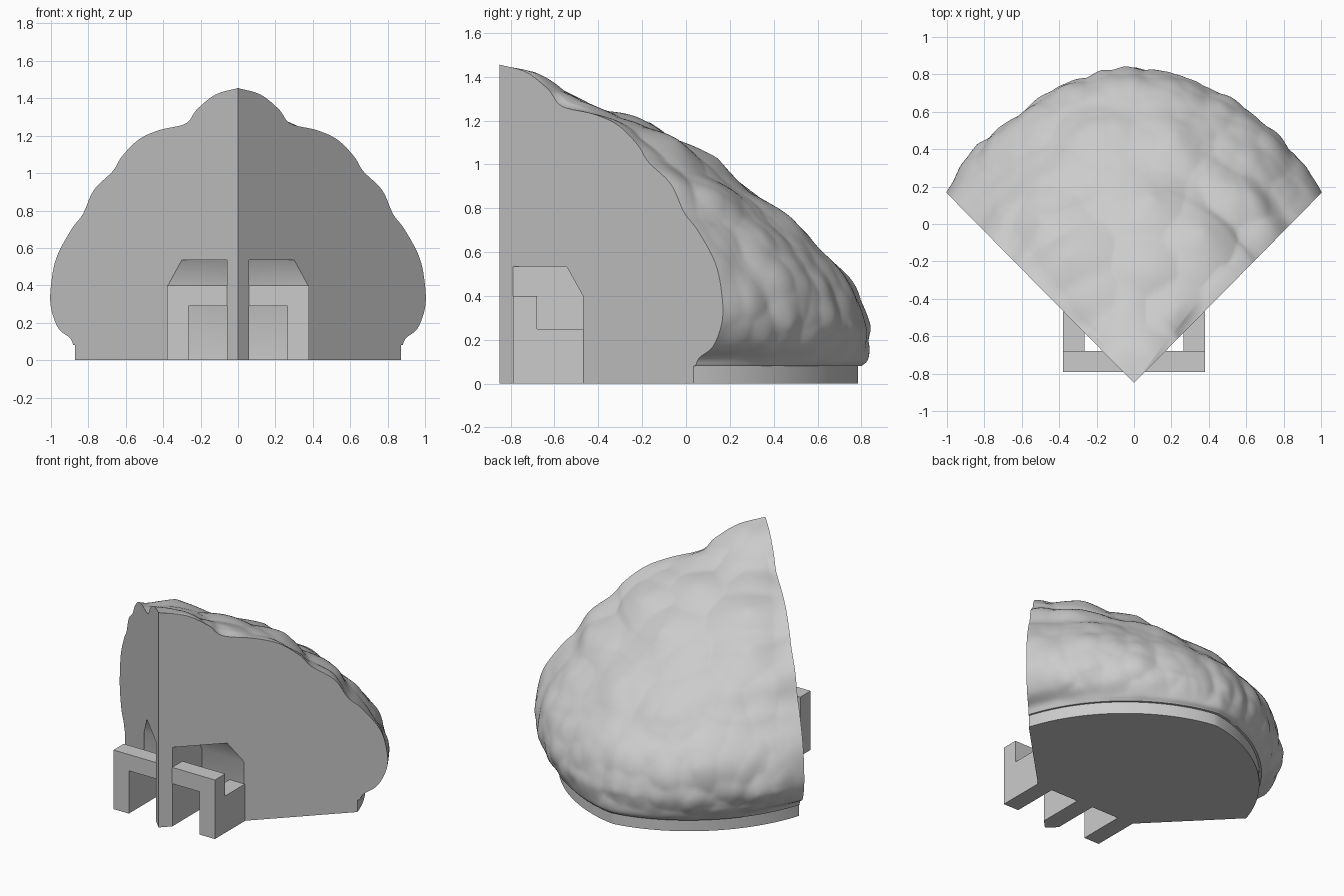
import bpy, bmesh, math
from mathutils import Vector, noise

cube = bpy.data.objects.get("Cube")
if cube:
    bpy.data.objects.remove(cube)

APEX_Y = -0.85
HALF = math.radians(44.6)

grey = bpy.data.materials.new("plain_grey")
grey.use_nodes = True
grey.diffuse_color = (0.6, 0.6, 0.6, 1)
grey.node_tree.nodes["Principled BSDF"].inputs["Base Color"].default_value = grey.diffuse_color


def add_object(name, bm):
    bmesh.ops.recalc_face_normals(bm, faces=bm.faces[:])
    mesh = bpy.data.meshes.new(name)
    bm.to_mesh(mesh)
    bm.free()
    mesh.materials.append(grey)
    obj = bpy.data.objects.new(name, mesh)
    bpy.context.collection.objects.link(obj)
    return obj


def mirror_x(obj):
    obj.modifiers.new("mirror", 'MIRROR').use_axis[0] = True


def prism(name, profile, x0, x1):
    """Extrude a (y, z) outline from x0 to x1 and mirror it to the other side."""
    bm = bmesh.new()
    face = bm.faces.new([bm.verts.new((x0, y, z)) for y, z in profile])
    new = bmesh.ops.extrude_face_region(bm, geom=[face])["geom"]
    bmesh.ops.translate(bm, vec=(x1 - x0, 0, 0),
                        verts=[v for v in new if isinstance(v, bmesh.types.BMVert)])
    obj = add_object(name, bm)
    mirror_x(obj)
    return obj


def block(name, x0, x1, y0, y1, z0, z1):
    return prism(name, [(y0, z0), (y1, z0), (y1, z1), (y0, z1)], x0, x1)


def smooth_path(points, steps):
    """Catmull-Rom samples through the points."""
    p = [Vector(q) for q in points]
    p = [p[0] * 2 - p[1]] + p + [p[-1] * 2 - p[-2]]
    out = []
    for i in range(1, len(p) - 2):
        a, b, c, d = p[i - 1:i + 3]
        for k in range(steps):
            t = k / steps
            out.append(0.5 * (2 * b + (c - a) * t + (2 * a - 5 * b + 4 * c - d) * t * t
                              + (3 * b - a - 3 * c + d) * t ** 3))
    return out + [p[-2]]


# Canopy outlines (radius, height): at the cut sides and through the middle
side = [(0, 1.455), (.12, 1.42), (.22, 1.34), (.28, 1.265), (.42, 1.23), (.53, 1.18),
        (.62, 1.09), (.67, 1.01), (.77, .91), (.83, .78), (.89, .70), (.97, .55),
        (1, .4), (1, .28), (.96, .17), (.9, .12), (.88, .08)]
middle = [(0, 1.455), (.2, 1.39), (.36, 1.3), (.45, 1.26), (.65, 1.2), (.85, 1.1),
          (1.03, .97), (1.1, .92), (1.25, .82), (1.36, .73), (1.45, .65), (1.58, .52),
          (1.65, .4), (1.69, .27), (1.69, .19), (1.68, .11), (1.65, .08)]
side_path = smooth_path([(x / math.sin(HALF), z) for x, z in side], 7)
middle_path = smooth_path(middle, 7)


def lumps(p):
    """Rounded cells, large near the top and finer low down."""
    big = 0.45 - noise.voronoi(p * 3.2)[0][0]
    fine = 0.45 - noise.voronoi(Vector((p.x, p.y, p.z * 0.8)) * 7)[0][0]
    low = min(1, max(0, 1.1 - p.z))
    return 0.07 * big * (1 - 0.5 * low) + 0.035 * fine * low


# Canopy wedge: swept outlines, plinth rim, flat sides and flat bottom
bm = bmesh.new()
COLS = 150
pole = bm.verts.new((0, APEX_Y, side[0][1]))
foot = bm.verts.new((0, APEX_Y, 0))
columns = []
for i in range(COLS + 1):
    t = 2 * i / COLS - 1
    ang = t * HALF
    k = abs(t) ** 1.3
    column = [pole]
    for a, b in zip(side_path[1:], middle_path[1:]):
        r, z = b.lerp(a, k)
        p = Vector((r * math.sin(ang), APEX_Y + r * math.cos(ang), z))
        fade = min(1, (1 - abs(t)) * 7) * min(1, r / 0.4) * min(1, max(0, (z - 0.08) * 9))
        out = Vector((r, z - 0.25)).normalized() * lumps(p) * fade
        r, z = r + out.x, z + out.y
        column.append(bm.verts.new((r * math.sin(ang), APEX_Y + r * math.cos(ang), z)))
    rim = column[-1].co
    inset = 0.99
    for h in (rim.z, 0):
        column.append(bm.verts.new((rim.x * inset, APEX_Y + (rim.y - APEX_Y) * inset, h)))
    columns.append(column)
for a, b in zip(columns, columns[1:]):
    bm.faces.new((pole, a[1], b[1]))
    for j in range(1, len(a) - 1):
        bm.faces.new((a[j], a[j + 1], b[j + 1], b[j]))
bm.faces.new(columns[0] + [foot])
bm.faces.new(columns[-1] + [foot])
bm.faces.new([c[-1] for c in columns] + [foot])
canopy = add_object("canopy_wedge", bm)

# Doorway recesses with a sloped upper back, one on each flat side
cutter = prism("recess_cutter", [(-.79, -.1), (-.47, -.1), (-.47, .4), (-.545, .535),
                                 (-.79, .535)], .06, .5)
cutter.hide_render = True
cut = canopy.modifiers.new("recess", 'BOOLEAN')
cut.operation = 'DIFFERENCE'
cut.solver = 'EXACT'
cut.object = cutter
bpy.ops.object.select_all(action='DESELECT')
canopy.select_set(True)
bpy.context.view_layer.objects.active = canopy
bpy.ops.object.modifier_apply(modifier=cut.name)
bpy.data.objects.remove(cutter)
bpy.ops.object.shade_smooth_by_angle(angle=math.radians(40))

# Porch: front lintel, corner posts and low side walls
block("porch_lintel", .05, .27, -.79, -.68, .29, .4)
block("porch_post", .265, .38, -.79, -.68, 0, .4)
block("porch_side_wall", .265, .38, -.68, -.468, 0, .25)
